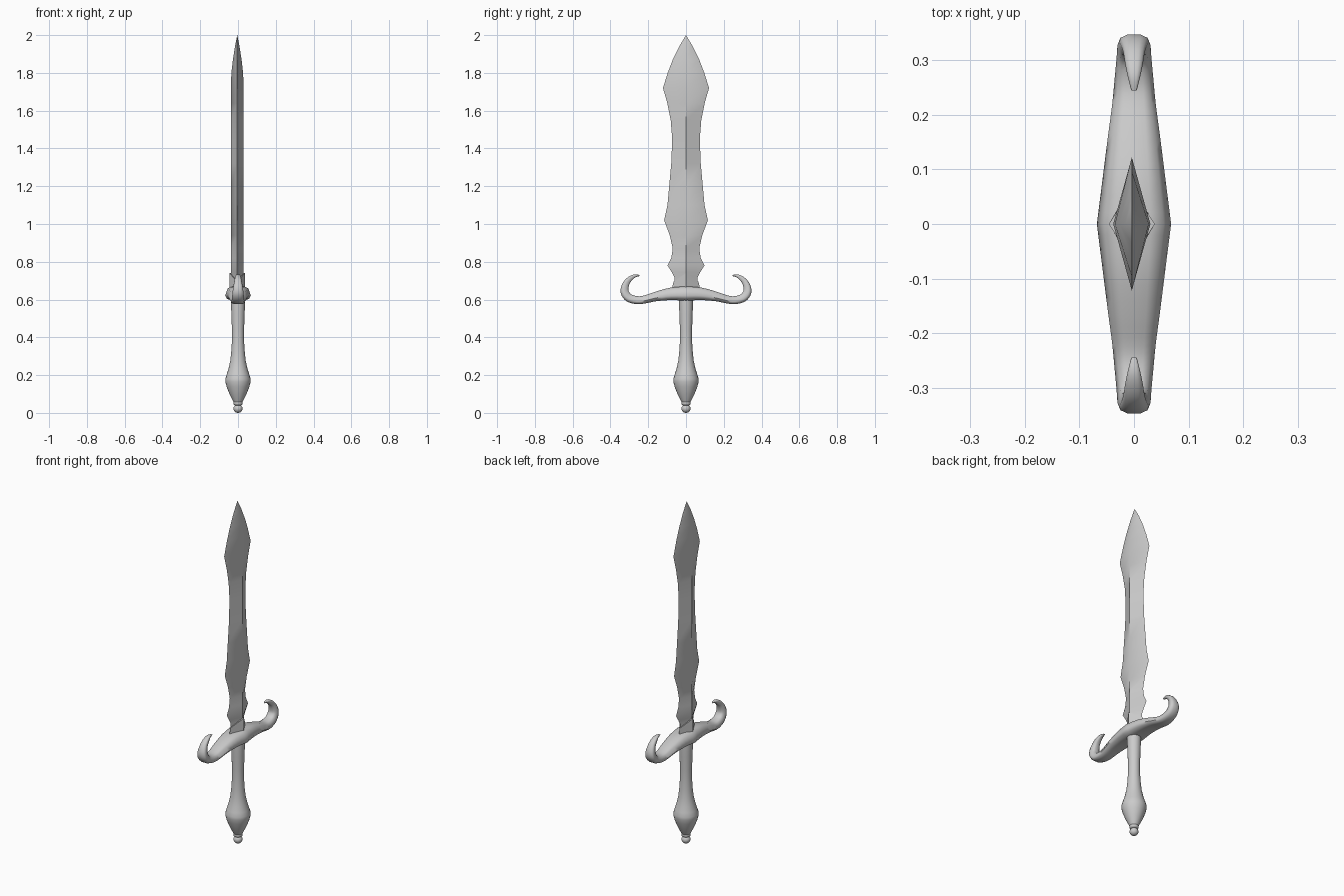
import bpy, bmesh, math
from mathutils import Vector

if "Cube" in bpy.data.objects:
    bpy.data.objects.remove(bpy.data.objects["Cube"])


def skin(name, rings, angle):
    """Join equal-sized closed rings into a capped, smooth-shaded solid."""
    bm = bmesh.new()
    loops = [[bm.verts.new(p) for p in r] for r in rings]
    n = len(loops[0])
    for a, b in zip(loops, loops[1:]):
        for i in range(n):
            j = (i + 1) % n
            bm.faces.new((a[i], a[j], b[j], b[i]))
    bm.faces.new(loops[0][::-1])
    bm.faces.new(loops[-1])
    bmesh.ops.remove_doubles(bm, verts=bm.verts, dist=1e-5)
    bmesh.ops.recalc_face_normals(bm, faces=bm.faces)
    me = bpy.data.meshes.new(name)
    bm.to_mesh(me)
    bm.free()
    ob = bpy.data.objects.new(name, me)
    bpy.context.collection.objects.link(ob)
    bpy.ops.object.select_all(action='DESELECT')
    bpy.context.view_layer.objects.active = ob
    ob.select_set(True)
    bpy.ops.object.shade_smooth_by_angle(angle=math.radians(angle))
    return ob


def smooth(points, steps):
    """Catmull-Rom interpolation through tuples of any length."""
    pts = [Vector(p) for p in points]
    out = []
    for i in range(len(pts) - 1):
        p0, p1, p2 = pts[max(i - 1, 0)], pts[i], pts[i + 1]
        p3 = pts[min(i + 2, len(pts) - 1)]
        for s in range(steps):
            t = s / steps
            out.append(0.5 * (2 * p1 + (p2 - p0) * t
                              + (2 * p0 - 5 * p1 + 4 * p2 - p3) * t * t
                              + (3 * p1 - p0 - 3 * p2 + p3) * t ** 3))
    return out + [pts[-1]]


def diamond(x, y, z, edge_z=None, cx=-0.004):
    e = z if edge_z is None else edge_z
    return [(cx + x, 0, z), (cx, y, e), (cx - x, 0, z), (cx, -y, e)]


# Blade: leaf outline with a diamond section (z, half thickness, half width)
blade = [(0.64, .033, .058), (0.72, .034, .062), (0.745, .034, .075),
         (0.78, .034, .098), (0.82, .034, .078), (0.87, .034, .070),
         (0.94, .034, .086), (1.02, .034, .116), (1.10, .034, .098),
         (1.20, .034, .089), (1.32, .034, .078), (1.45, .034, .073),
         (1.55, .034, .081), (1.64, .034, .099), (1.72, .034, .122),
         (1.80, .031, .097), (1.87, .023, .070), (1.94, .012, .036),
         (2.0, 0, 0)]
skin("blade", [diamond(x, y, z) for z, x, y in blade], 40)

# Collar: diamond sleeve around the blade base, raised at the flats
skin("blade_collar", [diamond(.041, .076, .63), diamond(.041, .072, .67),
                      diamond(.042, .066, .74, .695)], 30)

# Guard: tapering sweep with curled ends (y, z, half height, half width)
half = smooth([(0, .632, .038, .068), (.08, .630, .033, .058),
               (.16, .616, .025, .048), (.22, .600, .021, .040),
               (.26, .597, .021, .036), (.30, .608, .022, .032),
               (.322, .632, .022, .030), (.325, .660, .020, .026),
               (.312, .693, .016, .020), (.290, .715, .012, .016),
               (.268, .726, .008, .011), (.245, .727, .003, .005)], 3)
path = [Vector((-p[0], *p[1:])) for p in reversed(half[1:])] + half
side = [(.45, 1), (.8, .72), (1, -.3), (.86, -.75), (.45, -1)]
section = side + [(-x, n) for x, n in reversed(side)]
rings = []
for i, (y, z, t, w) in enumerate(path):
    d = path[min(i + 1, len(path) - 1)] - path[max(i - 1, 0)]
    d = Vector((d[0], d[1])).normalized()
    rings.append([(x * w, y - d[1] * n * t, z + d[0] * n * t)
                  for x, n in section])
skin("crossguard", rings, 50)


def lathe(name, profile, sides=24):
    rings = [[(r * math.cos(2 * math.pi * k / sides),
               r * math.sin(2 * math.pi * k / sides), z)
              for k in range(sides)] for r, z in profile]
    return skin(name, rings, 45)


# Grip: slim handle swelling into the pommel
lathe("grip", [(.022, .055), (.028, .066), (.045, .100), (.060, .138),
               (.067, .165), (.067, .180), (.060, .203), (.050, .235),
               (.041, .275), (.036, .320), (.032, .380), (.032, .440),
               (.035, .520), (.037, .580), (.037, .620)])

# Pommel ring and end ball
lathe("pommel_ring", [(.016, .040), (.023, .044), (.025, .051),
                      (.023, .058), (.016, .062)])
lathe("pommel_ball", [(.024 * math.sin(math.pi * k / 10),
                       .0225 - .0225 * math.cos(math.pi * k / 10))
                      for k in range(1, 10)] and
      [(.024 * math.sin(math.pi * k / 10),
        .0225 - .0225 * math.cos(math.pi * k / 10)) for k in range(11)])
